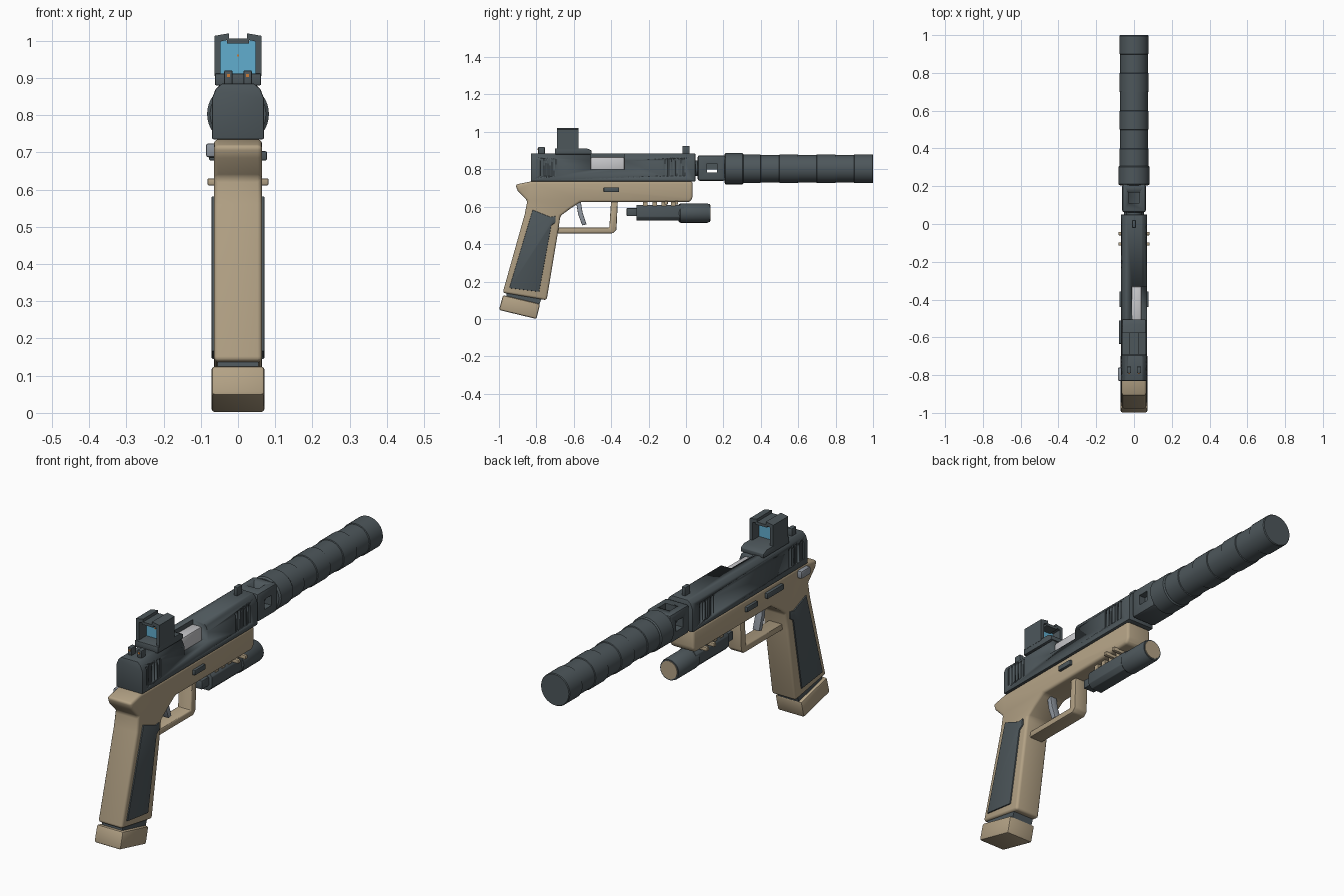
import bpy, bmesh, math
from mathutils import Vector

cube = bpy.data.objects.get("Cube")
if cube:
    bpy.data.objects.remove(cube, do_unlink=True)


def material(name, rgb):
    m = bpy.data.materials.new(name)
    m.use_nodes = True
    m.diffuse_color = (*rgb, 1)
    b = next(n for n in m.node_tree.nodes if n.type == 'BSDF_PRINCIPLED')
    b.inputs["Base Color"].default_value = (*rgb, 1)
    b.inputs["Roughness"].default_value = 0.6
    return m


SLATE = material("dark slate", (0.075, 0.095, 0.105))
TAN = material("sand tan", (0.45, 0.36, 0.235))
SILVER = material("pale silver", (0.58, 0.58, 0.6))
STEEL = material("steel grey", (0.27, 0.3, 0.34))
GLASS = material("lens blue", (0.12, 0.42, 0.62))
ORANGE = material("sight orange", (0.6, 0.2, 0.04))


def activate(ob):
    bpy.ops.object.select_all(action='DESELECT')
    ob.select_set(True)
    bpy.context.view_layer.objects.active = ob


def finish(name, bm, mat, bevel=0.0, segments=2):
    bmesh.ops.recalc_face_normals(bm, faces=bm.faces)
    me = bpy.data.meshes.new(name)
    bm.to_mesh(me)
    bm.free()
    ob = bpy.data.objects.new(name, me)
    bpy.context.collection.objects.link(ob)
    me.materials.append(mat)
    activate(ob)
    if bevel:
        mod = ob.modifiers.new("Bevel", 'BEVEL')
        mod.width, mod.segments, mod.limit_method = bevel, segments, 'ANGLE'
        bpy.ops.object.modifier_apply(modifier=mod.name)
    bpy.ops.object.shade_smooth_by_angle(angle=math.radians(35))
    return ob


def prism(name, pts, lo, hi, mat, axis='x', bevel=0.0, segments=2):
    """Extrude a profile: (y, z) points along x, or (x, z) points along y."""
    bm = bmesh.new()
    place = (lambda a, b, t: (t, a, b)) if axis == 'x' else (lambda a, b, t: (a, t, b))
    face = bm.faces.new([bm.verts.new(place(a, b, lo)) for a, b in pts])
    ext = bmesh.ops.extrude_face_region(bm, geom=[face])
    shift = Vector(place(0, 0, hi - lo))
    for v in ext["geom"]:
        if isinstance(v, bmesh.types.BMVert):
            v.co += shift
    return finish(name, bm, mat, bevel, segments)


def add_box(bm, x, y, z):
    cube = bmesh.ops.create_cube(bm, size=1)
    for v in cube["verts"]:
        v.co = [r[0] + (c + 0.5) * (r[1] - r[0]) for c, r in zip(v.co, (x, y, z))]


def boxes(name, ranges, mat, bevel=0.0):
    bm = bmesh.new()
    for r in ranges:
        add_box(bm, *r)
    return finish(name, bm, mat, bevel)


def lathe(name, profile, z, mat, sides=40):
    """Turn (y, radius) points around an axis along y at height z."""
    bm = bmesh.new()
    rings = []
    for y, r in profile:
        rings.append([bm.verts.new((r * math.cos(a), y, z + r * math.sin(a)))
                      for a in (math.tau * i / sides for i in range(sides))])
    for p, q in zip(rings, rings[1:]):
        for i in range(sides):
            j = (i + 1) % sides
            bm.faces.new((p[i], p[j], q[j], q[i]))
    bm.faces.new(rings[0])
    bm.faces.new(rings[-1])
    return finish(name, bm, mat)


def cut(ob, ranges):
    cutter = boxes("cutter", ranges, ob.data.materials[0])
    mod = ob.modifiers.new("Cut", 'BOOLEAN')
    mod.object, mod.operation, mod.solver = cutter, 'DIFFERENCE', 'EXACT'
    activate(ob)
    bpy.ops.object.modifier_apply(modifier=mod.name)
    bpy.data.objects.remove(cutter, do_unlink=True)


def mirrored(half):
    return half + [(-x, z) for x, z in reversed(half)]


# Slide with ejection port and grip serrations
slide = prism("slide", mirrored([(0.07, 0.735), (0.07, 0.845), (0.06, 0.87), (0.044, 0.885)]),
              -0.83, 0.05, SLATE, 'y', 0.004)
cut(slide, [((-0.01, 0.1), (-0.51, -0.33), (0.8, 0.9))])
grooves = []
for start, count in ((-0.8, 6), (-0.12, 6)):
    for i in range(count):
        y = start + i * 0.021
        for x in ((0.063, 0.09), (-0.09, -0.063)):
            grooves.append((x, (y, y + 0.009), (0.765, 0.855)))
cut(slide, grooves)
boxes("chamber", [((-0.012, 0.04), (-0.51, -0.33), (0.79, 0.865))], SILVER, 0.008)

# Sights
boxes("front_sight", [((-0.01, 0.01), (-0.02, 0.02), (0.88, 0.925))], SLATE, 0.003)
boxes("rear_sight", [((x - 0.011, x + 0.011), (-0.79, -0.755), (0.88, 0.92))
                     for x in (-0.026, 0.026)], SLATE, 0.003)
boxes("sight_dots", [((x - 0.004, x + 0.004), (-0.793, -0.785), (0.903, 0.911))
                     for x in (-0.026, 0.026)], ORANGE)

# Reflex optic
prism("optic_base", [(-0.7, 0.88), (-0.7, 0.912), (-0.53, 0.912), (-0.505, 0.9), (-0.505, 0.88)],
      -0.062, 0.062, SLATE, bevel=0.003)
for side, sign in (("left", 1), ("right", -1)):
    wall = [(0.063, 0.905), (0.063, 1.013), (0.024, 1.02), (0.024, 1.003), (0.047, 0.998), (0.047, 0.905)]
    prism("optic_wall_" + side, [(sign * x, z) for x, z in wall], -0.69, -0.575, SLATE, 'y')
boxes("optic_bridge", [((-0.03, 0.03), (-0.69, -0.575), (0.993, 1.006))], SLATE)
boxes("optic_lens", [((-0.048, 0.048), (-0.632, -0.624), (0.91, 1.0))], GLASS)
boxes("optic_dot", [((-0.003, 0.003), (-0.635, -0.631), (0.957, 0.963))], ORANGE)

# Barrel, vented compensator and suppressor
lathe("barrel", [(0.0, 0.042), (0.08, 0.042)], 0.805, SLATE)
comp = boxes("compensator", [((-0.063, 0.063), (0.062, 0.212), (0.738, 0.875))], SLATE, 0.012)
cut(comp, [((-0.1, 0.1), (0.112, 0.166), (0.783, 0.832)),
           ((-0.03, 0.03), (0.112, 0.166), (0.8, 0.95))])
lathe("suppressor_collar", [(0.205, 0.075), (0.212, 0.083), (0.302, 0.083), (0.308, 0.078)], 0.803, SLATE)
tube = []
for i in range(7):
    y, r = 0.3 + 0.1 * i, 0.077 if i % 2 == 0 else 0.073
    tube += [(y, r), (y + 0.098, r)]
tube[-1] = (0.996, 0.077)
lathe("suppressor", tube + [(1.0, 0.074)], 0.803, SLATE)

# Frame and grip in one profile
prism("frame", [(0.035, 0.735), (-0.83, 0.735), (-0.912, 0.718), (-0.9, 0.685), (-0.848, 0.632),
                (-0.862, 0.56), (-0.98, 0.14), (-0.745, 0.1), (-0.685, 0.46), (-0.672, 0.55),
                (-0.625, 0.585), (-0.565, 0.625), (0.02, 0.625), (0.035, 0.645)],
      -0.065, 0.065, TAN, bevel=0.014, segments=3)
for side, sign in (("left", 1), ("right", -1)):
    lo, hi = sorted((sign * 0.05, sign * 0.071))
    prism("grip_panel_" + side, [(-0.82, 0.583), (-0.725, 0.545), (-0.698, 0.55), (-0.698, 0.515),
                                 (-0.72, 0.5), (-0.785, 0.145), (-0.945, 0.165)], lo, hi, SLATE, bevel=0.003)

# Magazine neck and base pad
prism("magazine", [(-0.955, 0.16), (-0.765, 0.13), (-0.79, 0.06), (-0.965, 0.1)], -0.055, 0.055, SLATE)
prism("magazine_pad", [(-0.978, 0.127), (-0.78, 0.08), (-0.8, 0.0), (-1.0, 0.048)],
      -0.071, 0.071, TAN, bevel=0.009)

# Trigger and guard
prism("trigger_guard", [(-0.7, 0.458), (-0.39, 0.458), (-0.372, 0.475), (-0.364, 0.64), (-0.4, 0.64),
                        (-0.41, 0.488), (-0.7, 0.488)], -0.036, 0.036, TAN, bevel=0.006)
prism("trigger", [(-0.59, 0.64), (-0.565, 0.64), (-0.553, 0.57), (-0.532, 0.505), (-0.555, 0.5),
                  (-0.577, 0.56)], -0.018, 0.018, STEEL, bevel=0.003)

# Controls on the frame sides
boxes("takedown_levers", [((-0.078, 0.078), (-0.44, -0.357), (0.678, 0.703))], SLATE, 0.004)
boxes("slide_stop", [((-0.08, -0.05), (-0.635, -0.51), (0.685, 0.712))], SLATE, 0.004)
boxes("safety_lever", [((-0.086, -0.05), (-0.83, -0.76), (0.687, 0.724))], STEEL, 0.006)

# Accessory rail and weapon light
boxes("rail_teeth", [((-0.04, 0.04), (y, y + 0.025), (0.6, 0.635))
                     for y in (-0.23, -0.18, -0.13, -0.08)], TAN)
boxes("rail_pins", [((-0.082, 0.082), (y, y + 0.018), (0.611, 0.63)) for y in (-0.115, -0.06)], TAN, 0.004)
prism("light_body", mirrored([(0.028, 0.525), (0.046, 0.545), (0.046, 0.595), (0.035, 0.61)]),
      -0.265, -0.01, SLATE, 'y', 0.003)
boxes("light_switch", [((-0.03, 0.03), (-0.318, -0.26), (0.55, 0.593))], SLATE, 0.005)
lathe("light_head", [(-0.04, 0.044), (-0.03, 0.052), (0.115, 0.052), (0.12, 0.049), (0.127, 0.049)], 0.566, SLATE)
lathe("light_lens", [(0.12, 0.043), (0.13, 0.043)], 0.566, TAN)
